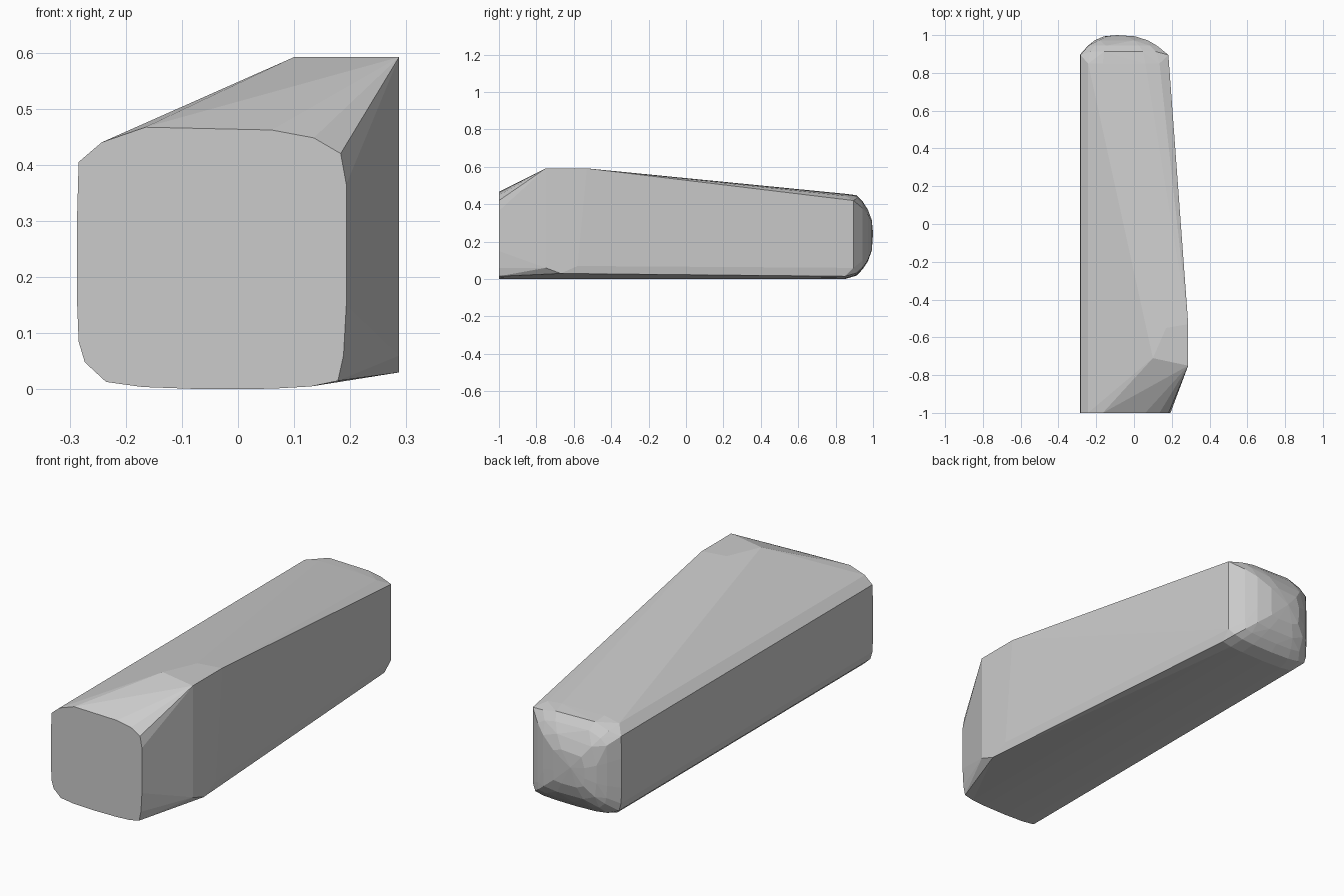
import bpy, bmesh

if "Cube" in bpy.data.objects:
    bpy.data.objects.remove(bpy.data.objects["Cube"])

# Rounded-square cross-section (x, z), as seen on the flat front face
profile = [(-0.287, 0.30), (-0.284, 0.405), (-0.243, 0.44), (-0.165, 0.467),
           (0.06, 0.462), (0.135, 0.448), (0.183, 0.42), (0.193, 0.365),
           (0.193, 0.15), (0.188, 0.06), (0.178, 0.015), (0.13, 0.005),
           (0.06, 0.001), (-0.06, 0.0), (-0.17, 0.004), (-0.235, 0.013),
           (-0.273, 0.048), (-0.284, 0.085), (-0.287, 0.16)]
cx, cz = -0.09, 0.235

points = [(x, -1.0, z) for x, z in profile]

# Raised shoulder on the upper right, towards the front
points += [(0.10, -0.71, 0.592), (0.287, -0.75, 0.592),
           (0.287, -0.53, 0.592), (0.17, -0.55, 0.592),
           (0.287, -0.75, 0.06), (0.287, -0.67, 0.03), (0.287, -0.58, 0.07)]

# Back rim: the top and bottom edges start curving a little before the sides
for x, z in profile:
    level = 0.02 < z < 0.43
    bx = min(x, 0.182)
    bz = z if z < 0.43 else 0.44 + (z - 0.44) * 0.6
    points.append((bx, 0.895 if level else 0.85, bz))

# Domed back end: shrinking rings of the same profile
for s in (0.92, 0.78, 0.6, 0.35):
    y = 0.89 + 0.11 * (1 - s ** 2.7)
    for x, z in profile[::1 if s > 0.7 else 2]:
        points.append((cx + (min(x, 0.182) - cx) * s, y, cz + (z - cz) * s))
points.append((cx, 1.0, cz + 0.01))

# Wrap everything in one convex faceted body
bm = bmesh.new()
for p in points:
    bm.verts.new(p)
res = bmesh.ops.convex_hull(bm, input=bm.verts[:])
loose = [v for v in bm.verts if not v.link_faces]
bmesh.ops.delete(bm, geom=loose, context='VERTS')
bmesh.ops.dissolve_limit(bm, angle_limit=0.005, verts=bm.verts[:], edges=bm.edges[:])
bmesh.ops.recalc_face_normals(bm, faces=bm.faces[:])
mesh = bpy.data.meshes.new("tapered_block")
bm.to_mesh(mesh)
bm.free()
body = bpy.data.objects.new("tapered_block", mesh)
bpy.context.collection.objects.link(body)
